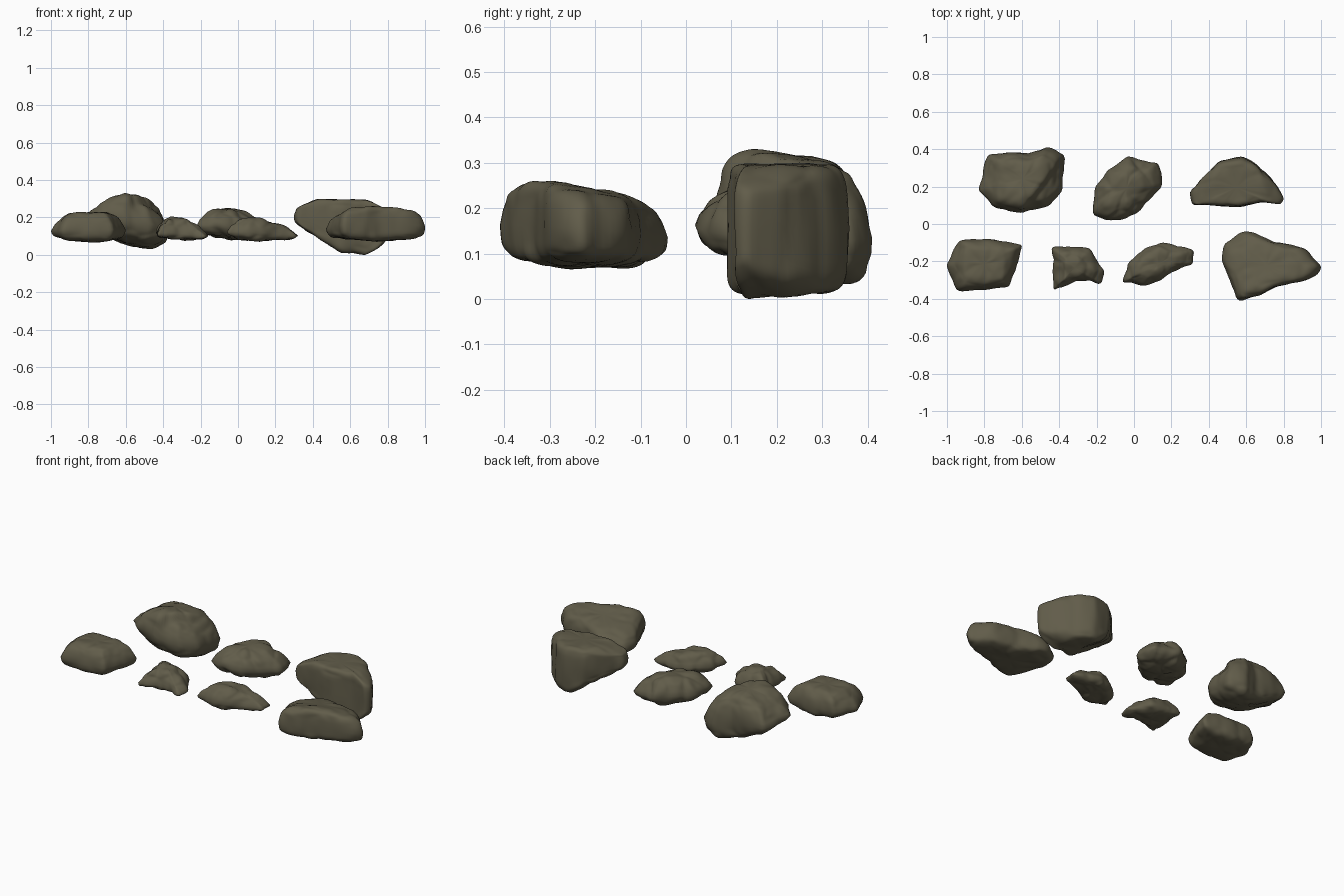
import bpy, bmesh, math
from mathutils import Vector, noise

default_cube = bpy.data.objects.get("Cube")
if default_cube:
    bpy.data.objects.remove(default_cube, do_unlink=True)

# One weathered stone colour for everything
stone = bpy.data.materials.new("olive_brown_stone")
stone.use_nodes = True
stone_colour = (.12, .108, .068, 1)
stone.diffuse_color = stone_colour
shader = stone.node_tree.nodes["Principled BSDF"]
shader.inputs["Base Color"].default_value = stone_colour
shader.inputs["Roughness"].default_value = .9

AROUND, LAYERS = 84, 40


def resample(outline, count):
    """Even steps along a closed outline, so its corners stay crisp."""
    points = [Vector((x, y, 0)) for x, y in outline]
    edges = list(zip(points, points[1:] + points[:1]))
    step = sum((b - a).length for a, b in edges) / count
    result, travelled = [], 0
    for a, b in edges:
        length = (b - a).length
        while len(result) < count and len(result) * step < travelled + length:
            result.append(a.lerp(b, (len(result) * step - travelled) / length))
        travelled += length
    # Round the corners slightly
    return [(result[i - 1] + result[i] * 2 + result[(i + 1) % len(result)]) / 4
            for i in range(len(result))]


def profile(values, t):
    """Height from evenly spaced values along the rock, t from left to right."""
    t = min(max(t, 0), 1) * (len(values) - 1)
    i = min(int(t), len(values) - 2)
    blend = t - i
    return values[i] * (1 - blend) + values[i + 1] * blend


def chisel(point, seed):
    """Broad lumps, flat broken cells and a little fine grain."""
    p = point + Vector((seed * 3.7, seed, seed * 1.9))
    lumps = noise.noise(p * 6)
    distances = noise.voronoi(p * 9)[0]
    cells = min(distances[1] - distances[0], .35)
    grain = noise.noise(p * 20)
    return lumps * .8 + cells * 1.5 - .25 + grain * .4


def fit(verts, low, high):
    """Stretch the vertices of one rock to fill the box from low to high."""
    for axis in range(3):
        values = [v.co[axis] for v in verts]
        start, span = min(values), max(values) - min(values)
        for v in verts:
            v.co[axis] = low[axis] + (v.co[axis] - start) / span * (high[axis] - low[axis])


def rock(name, seed, outline, top, bottom, crown=.85, foot=.9, boxy=.42,
         girdle=.45, rough=.012, lean=(0, 0), shelf=None):
    """Loft the plan outline between a bottom and a top profile, then weather it.
    The rock is widest at the girdle and narrows to the crown and the foot;
    lean is the slope of the top and of the bottom towards the back."""
    ring = resample(outline, AROUND)
    xs, ys = zip(*outline)
    left, right = min(xs), max(xs)
    centre = sum(ring, Vector()) / len(ring)
    bm = bmesh.new()

    def place(p, h):
        t = (p.x - left) / (right - left)
        back = p.y - centre.y
        z_low = profile(bottom, t) + lean[1] * back
        z_high = profile(top, t) + lean[0] * back
        z = z_low * (1 - h) + z_high * h
        if shelf:
            # Broken-off lower step on the upper surface
            corner, direction, drop = shelf
            side = (p.xy - Vector(corner)).dot(Vector(direction).normalized())
            z -= drop * h * min(max(side / .02, 0), 1)
        return bm.verts.new((p.x, p.y, z))

    loops = []
    for layer in range(1, LAYERS):
        angle = math.pi * (layer / LAYERS - .5)
        # Superellipse section, spaced so that flats and corners both get loops
        rise = math.copysign(abs(math.sin(angle)) ** boxy, math.sin(angle))
        taper = crown if rise > 0 else foot
        reach = 1 - girdle if rise > 0 else girdle
        scale = math.cos(angle) ** boxy * (1 - (1 - taper) * abs(rise))
        loops.append([place(centre.lerp(p, scale), girdle + rise * reach) for p in ring])
    low_cap, high_cap = place(centre, 0), place(centre, 1)

    for i in range(AROUND):
        j = (i + 1) % AROUND
        for a, b in zip(loops, loops[1:]):
            bm.faces.new((a[i], a[j], b[j], b[i]))
        bm.faces.new((low_cap, loops[0][j], loops[0][i]))
        bm.faces.new((high_cap, loops[-1][i], loops[-1][j]))

    bmesh.ops.recalc_face_normals(bm, faces=bm.faces)
    bm.normal_update()
    moves = [(v, v.normal * chisel(v.co, seed) * rough) for v in bm.verts]
    for v, move in moves:
        v.co += move
    bmesh.ops.smooth_vert(bm, verts=bm.verts, factor=.4,
                          use_axis_x=True, use_axis_y=True, use_axis_z=True)
    fit(bm.verts, (left, min(ys), min(bottom)), (right, max(ys), max(top)))

    mesh = bpy.data.meshes.new(name)
    bm.to_mesh(mesh)
    bm.free()
    mesh.materials.append(stone)
    mesh.shade_smooth()
    obj = bpy.data.objects.new(name, mesh)
    bpy.context.collection.objects.link(obj)
    return obj


# Front row, left to right
rock("front_slab_rock", 1,
     [(-1, -.22), (-.93, -.08), (-.78, -.08), (-.6, -.11), (-.62, -.2),
      (-.67, -.34), (-.8, -.36), (-.94, -.36)],
     top=[.17, .22, .225, .23, .2], bottom=[.09, .075, .065, .065, .08],
     crown=.82, foot=.92, girdle=.4, rough=.008)

rock("front_small_peaked_rock", 2,
     [(-.44, -.13), (-.35, -.12), (-.24, -.14), (-.19, -.22), (-.16, -.25),
      (-.18, -.32), (-.25, -.3), (-.32, -.31), (-.43, -.35), (-.43, -.22)],
     top=[.185, .205, .195, .16, .14], bottom=[.085, .08, .075, .075, .08],
     crown=.68, foot=.95, boxy=.5, girdle=.3, rough=.014, lean=(.15, 0))

rock("front_wedge_rock", 3,
     [(-.06, -.31), (-.03, -.22), (.06, -.13), (.14, -.1), (.22, -.12),
      (.32, -.14), (.32, -.21), (.22, -.25), (.14, -.3), (.05, -.33)],
     top=[.18, .2, .19, .165, .13], bottom=[.08, .075, .07, .075, .075],
     crown=.74, foot=.88, boxy=.46, girdle=.35, rough=.013)

rock("front_long_rock", 4,
     [(.47, -.2), (.48, -.11), (.57, -.05), (.62, -.04), (.75, -.1), (.9, -.13),
      (1, -.23), (.97, -.27), (.9, -.31), (.75, -.34), (.68, -.38), (.56, -.41),
      (.52, -.33)],
     top=[.2, .24, .26, .255, .245], bottom=[.09, .08, .07, .08, .08],
     crown=.9, foot=.94, boxy=.36, rough=.009, lean=(-.2, 0))

# Back row, left to right
rock("back_large_rock", 5,
     [(-.83, .18), (-.8, .25), (-.78, .37), (-.63, .39), (-.55, .38), (-.45, .41),
      (-.37, .37), (-.37, .32), (-.38, .17), (-.45, .09), (-.6, .06), (-.75, .09)],
     top=[.22, .29, .33, .31, .27], bottom=[.14, .1, .05, .03, .04],
     crown=.82, foot=.87, boxy=.45, rough=.011, lean=(-.12, -.2),
     shelf=((-.5, .2), (.8, -.6), .045))

rock("back_rugged_rock", 6,
     [(-.22, .1), (-.2, .2), (-.12, .29), (-.03, .36), (.05, .34), (.13, .33),
      (.15, .21), (.08, .12), (0, .05), (-.14, .02), (-.21, .05)],
     top=[.22, .25, .245, .22, .2], bottom=[.1, .095, .08, .075, .08],
     crown=.7, foot=.82, boxy=.5, girdle=.42, rough=.016)

rock("back_tall_block_rock", 7,
     [(.3, .17), (.36, .25), (.46, .34), (.58, .36), (.65, .32), (.75, .22),
      (.8, .13), (.78, .1), (.68, .12), (.56, .09), (.4, .1), (.31, .1)],
     top=[.26, .3, .3, .295, .25], bottom=[.17, .09, .01, 0, .06],
     crown=.98, foot=.98, boxy=.26, girdle=.5, rough=.009)
